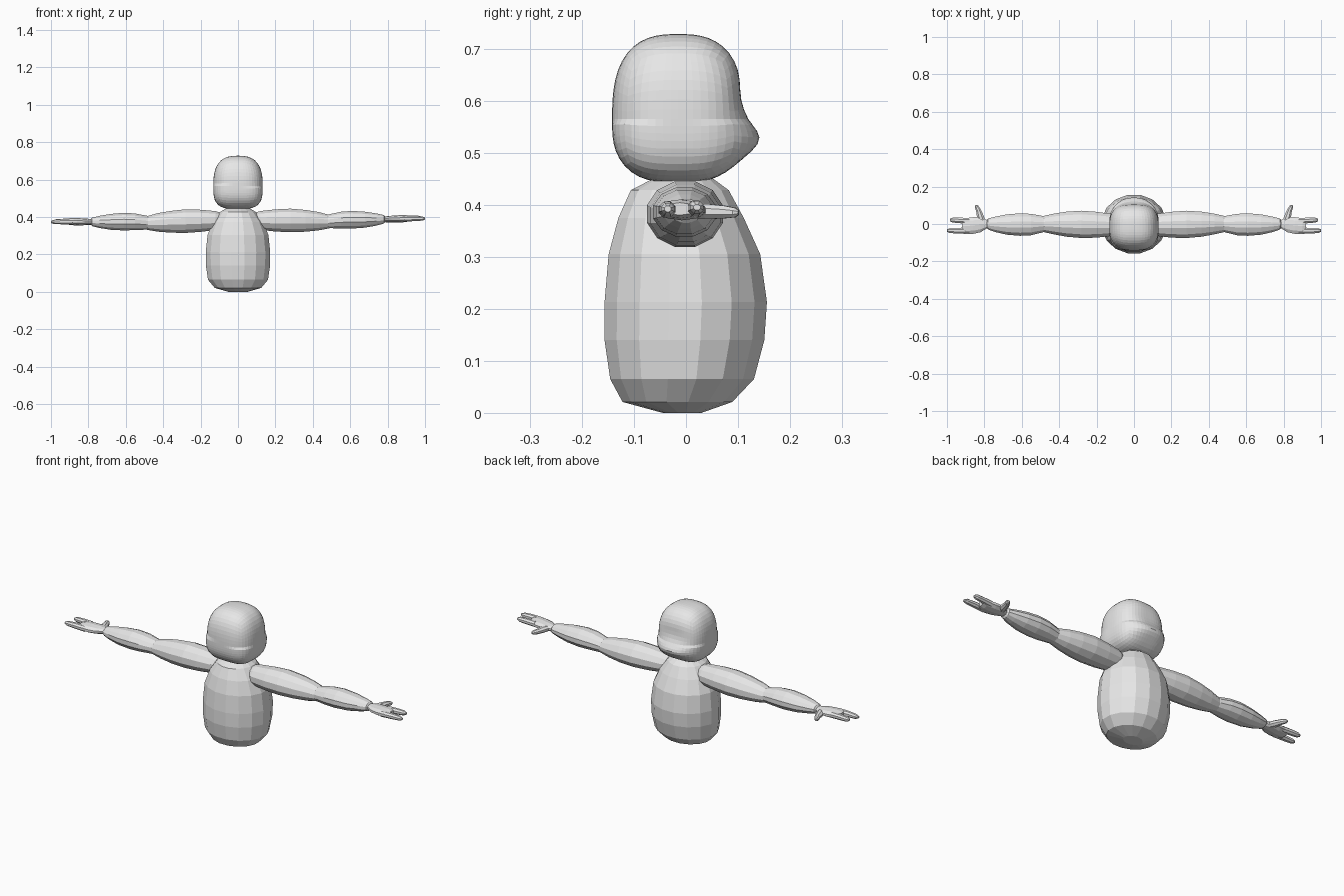
import bpy, bmesh, math
from mathutils import Vector

skin = bpy.data.materials.new("plain grey")
skin.diffuse_color = (0.8, 0.8, 0.8, 1)


def finish(bm, name):
    bmesh.ops.recalc_face_normals(bm, faces=bm.faces[:])
    me = bpy.data.meshes.new(name)
    bm.to_mesh(me)
    bm.free()
    me.materials.append(skin)
    ob = bpy.data.objects.new(name, me)
    bpy.context.collection.objects.link(ob)
    return ob


def loft(bm, rings, sides):
    """Each ring: centre, first half-axis vector, second half-axis vector."""
    rows = []
    for c, u, v in rings:
        rows.append([bm.verts.new(Vector(c) + Vector(u) * math.cos(a) + Vector(v) * math.sin(a))
                     for a in (2 * math.pi * (i + 0.5) / sides for i in range(sides))])
    for a, b in zip(rows, rows[1:]):
        for i in range(sides):
            j = (i + 1) % sides
            bm.faces.new((a[i], a[j], b[j], b[i]))
    bm.faces.new(rows[0])
    bm.faces.new(rows[-1])


def tube(bm, points, sides=8):
    """Tapered finger in the xy plane: points of x, y, z, half width, half height."""
    rings = []
    for i, (x, y, z, w, h) in enumerate(points):
        a, b = points[max(i - 1, 0)], points[min(i + 1, len(points) - 1)]
        d = Vector((b[0] - a[0], b[1] - a[1], 0)).normalized()
        rings.append(((x, y, z), (-d.y * w, d.x * w, 0), (0, 0, h)))
    loft(bm, rings, sides)


# Torso: z, back y, front y, half width
bm = bmesh.new()
profile = [(0.0, -0.045, 0.03, 0.05), (0.021, -0.123, 0.09, 0.125), (0.065, -0.147, 0.132, 0.162),
           (0.14, -0.158, 0.152, 0.173), (0.213, -0.158, 0.157, 0.174), (0.305, -0.15, 0.144, 0.164),
           (0.375, -0.131, 0.112, 0.135), (0.428, -0.107, 0.083, 0.095), (0.452, -0.06, 0.05, 0.055)]
loft(bm, [((0, (b + f) / 2, z), (w * 1.01, 0, 0), (0, (f - b) / 2 * 1.01, 0))
          for z, b, f, w in profile], 16)
finish(bm, "torso")

# Head: rounded box with a flat face and a broad muzzle
bm = bmesh.new()
bmesh.ops.create_cube(bm, size=2)
bmesh.ops.subdivide_edges(bm, edges=bm.edges[:], cuts=13, use_grid_fill=True)
for v in bm.verts:
    d = Vector([math.tan(c * math.pi / 4) for c in v.co])
    p = 3.3 if d.z < 0 else 2.7
    d /= sum(abs(c) ** p for c in d) ** (1 / p)
    x, y, z = d.x * 0.132, -0.015 + d.y * 0.127, 0.565 + d.z * (0.163 if d.z > 0 else 0.122)
    if d.y > 0:
        low = math.exp(-((z - 0.515) / 0.045) ** 2)
        wide = max(0, 1 - (x / 0.13) ** 2)
        y += d.y ** 3 * (0.032 * low * wide - 0.006 * math.exp(-((z - 0.61) / 0.04) ** 2) * wide)
    z += 0.02 * abs(d.y) ** 3 * max(0, -d.z)
    v.co = (x, y, z)
finish(bm, "head")

# Arm segments: x, y, z, half depth, half height
upper_arm = [(0.08, -0.005, 0.385, 0.04, 0.035), (0.12, -0.005, 0.382, 0.06, 0.051),
             (0.20, -0.004, 0.382, 0.07, 0.06), (0.28, -0.002, 0.382, 0.074, 0.064),
             (0.36, -0.001, 0.380, 0.068, 0.059), (0.43, 0, 0.378, 0.056, 0.05),
             (0.49, 0, 0.376, 0.042, 0.036)]
forearm = [(0.46, 0, 0.377, 0.038, 0.034), (0.49, -0.001, 0.378, 0.045, 0.038),
           (0.55, -0.003, 0.384, 0.058, 0.045), (0.61, -0.003, 0.386, 0.061, 0.048),
           (0.68, -0.003, 0.386, 0.055, 0.043), (0.74, -0.002, 0.387, 0.042, 0.033),
           (0.78, 0, 0.388, 0.03, 0.023), (0.79, 0, 0.388, 0.015, 0.012)]
palm = [(0.765, 0, 0.388, 0.016, 0.012), (0.79, -0.001, 0.388, 0.025, 0.016),
        (0.82, -0.003, 0.389, 0.043, 0.018), (0.86, -0.008, 0.390, 0.047, 0.020),
        (0.90, -0.011, 0.392, 0.044, 0.018), (0.92, -0.012, 0.392, 0.030, 0.012)]
fingers = [
    [(0.88, 0.017, 0.392, 0.017, 0.016), (0.93, 0.019, 0.394, 0.016, 0.015),
     (0.97, 0.021, 0.395, 0.014, 0.013), (0.985, 0.021, 0.395, 0.007, 0.006)],
    [(0.88, -0.036, 0.390, 0.018, 0.016), (0.94, -0.036, 0.392, 0.017, 0.015),
     (0.985, -0.035, 0.392, 0.014, 0.012), (1.0, -0.035, 0.392, 0.007, 0.006)],
    [(0.805, 0.0, 0.388, 0.016, 0.014), (0.822, 0.04, 0.387, 0.020, 0.016),
     (0.832, 0.075, 0.386, 0.014, 0.013), (0.842, 0.094, 0.385, 0.011, 0.010),
     (0.844, 0.101, 0.385, 0.005, 0.005)]]


for side, label in ((1, "right"), (-1, "left")):
    def place(points, s=side):
        # The left arm droops slightly towards its hand
        drop = 0.018 if s < 0 else 0
        return [(s * x, y, z - drop * (x - 0.1) / 0.9, w, h) for x, y, z, w, h in points]
    for name, part, n in (("upper_arm", upper_arm, 12), ("forearm", forearm, 12)):
        bm = bmesh.new()
        loft(bm, [((x, y, z), (0, w * 1.02, 0), (0, 0, h * 1.02)) for x, y, z, w, h in place(part)], n)
        finish(bm, f"{label}_{name}")
    bm = bmesh.new()
    loft(bm, [((x, y, z), (0, w, 0), (0, 0, h)) for x, y, z, w, h in place(palm)], 10)
    for f in fingers:
        tube(bm, place(f))
    finish(bm, f"{label}_hand")
